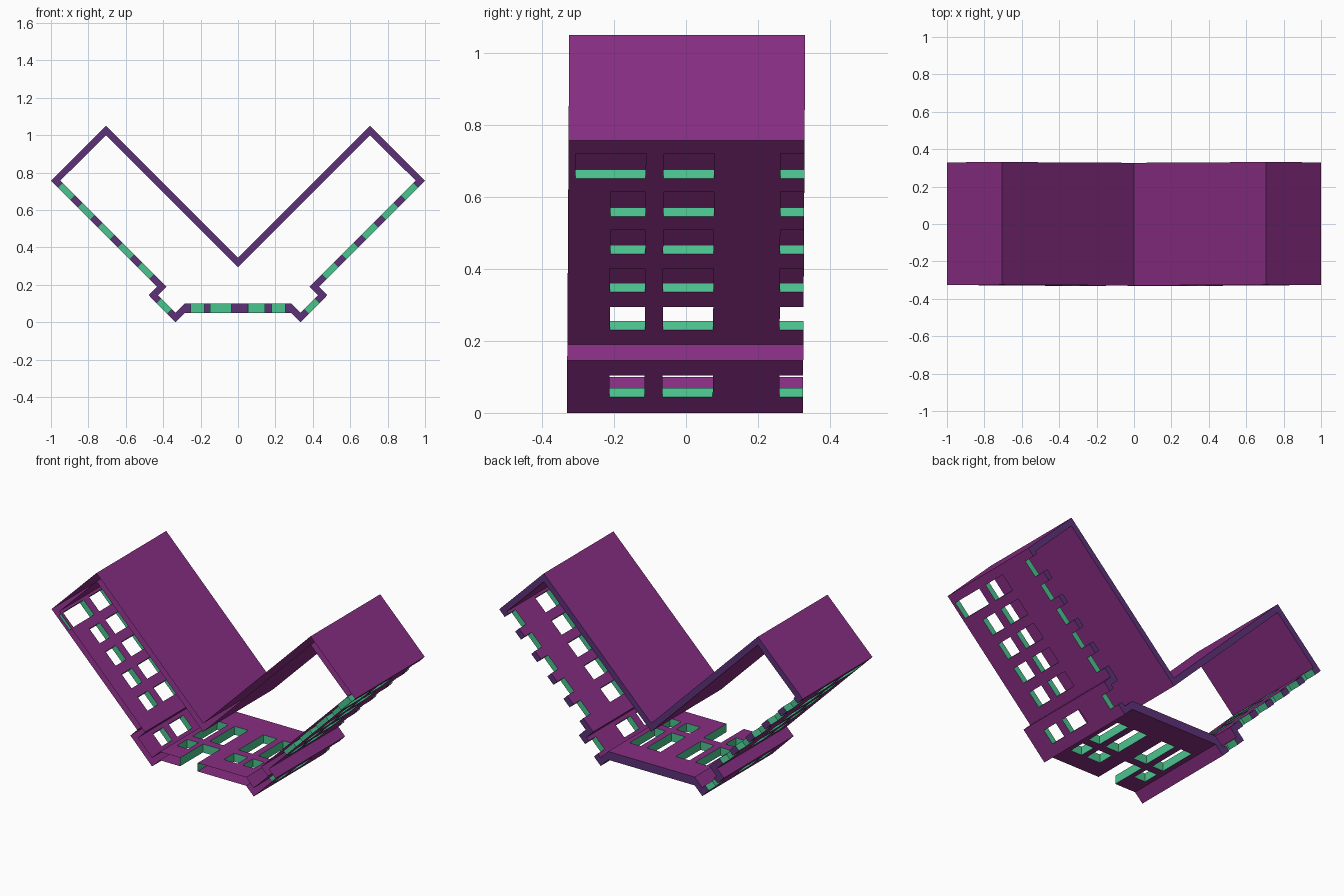
import bpy, bmesh

if "Cube" in bpy.data.objects:
    bpy.data.objects.remove(bpy.data.objects["Cube"])

HALF = 0.328   # half of the depth along y


def material(name, rgb):
    m = bpy.data.materials.new(name)
    m.diffuse_color = (*rgb, 1)
    m.use_nodes = True
    m.node_tree.nodes["Principled BSDF"].inputs["Base Color"].default_value = m.diffuse_color
    return m


MATS = [material("purple wall", (0.25, 0.027, 0.23)),
        material("indigo end", (0.11, 0.03, 0.19)),
        material("green reveal", (0.07, 0.55, 0.27))]


def make_object(name, bm):
    bmesh.ops.recalc_face_normals(bm, faces=bm.faces)
    me = bpy.data.meshes.new(name)
    bm.to_mesh(me)
    bm.free()
    for m in MATS:
        me.materials.append(m)
    ob = bpy.data.objects.new(name, me)
    bpy.context.collection.objects.link(ob)
    return ob


def full_loop(half):
    return half + [(-x, z) for x, z in reversed(half[1:])]


# Shell: hollow section, right half mirrored, extruded along y
outer = full_loop([(0, .345), (.705, 1.05), (1, .757), (.433, .19),
                   (.478, .145), (.335, 0), (.285, .05)])
inner = full_loop([(0, .295), (.705, 1.0), (.95, .757), (.383, .19),
                   (.428, .145), (.335, .05), (.285, .1)])
bm = bmesh.new()
rings = [[bm.verts.new((x, y, z)) for x, z in loop]
         for loop in (outer, inner) for y in (-HALF, HALF)]
of, ob_, inf, inb = rings
n = len(outer)
for i in range(n):
    j = (i + 1) % n
    for a, b, mi in ((of, ob_, 0), (inf, inb, 0), (of, inf, 1), (ob_, inb, 1)):
        bm.faces.new((a[i], a[j], b[j], b[i])).material_index = mi
shell = make_object("folded_building_shell", bm)

# Window cutters
cut = bmesh.new()


def hole(quad, y0, y1):
    a = [cut.verts.new((x, y0, z)) for x, z in quad]
    b = [cut.verts.new((x, y1, z)) for x, z in quad]
    faces = [cut.faces.new(a), cut.faces.new(b[::-1])]
    for i in range(4):
        j = (i + 1) % 4
        faces.append(cut.faces.new((a[i], b[i], b[j], a[j])))
    for f in faces:
        f.material_index = 2


def slanted_hole(offset, z0, z1, y0, y1):
    # opening through both 45 degree walls, whose outer plane is x = z + offset
    for s in (1, -1):
        hole([(s * (z + offset + d), z - d) for z, d in
              ((z0, .014), (z1, .014), (z1, -.037), (z0, -.037))], y0, y1)


# Five rows in the tall walls, one in the lower walls
rows = [(.243, .23 + .1055 * k, .295 + .1065 * k) for k in range(5)]
rows.append((.333, .045, .104))
for k, (offset, z0, z1) in enumerate(rows):
    first = -.308 if k == 4 else -.21
    for y0, y1 in ((first, -.113), (-.063, .077), (.262, .4)):
        slanted_hole(offset, z0, z1, y0, y1)

# Floor openings: doorway open to the front, small and long windows
SMALL, LONG = (-.21, -.113), (-.063, .17)
floor_holes = [(-.15, -.035, -.4, -.113), (.055, .145, *SMALL)]
for s in (1, -1):
    floor_holes.append((s * .217 - .037, s * .217 + .037, *SMALL))
    floor_holes.append((s * .217 - .037, s * .217 + .037, *LONG))
    floor_holes.append((s * .095 - .045, s * .095 + .045, *LONG))
for x0, x1, y0, y1 in floor_holes:
    hole([(x0, .02), (x1, .02), (x1, .13), (x0, .13)], y0, y1)
cutter = make_object("window_cutter", cut)
cutter.hide_render = True

# Cut the openings
mod = shell.modifiers.new("windows", 'BOOLEAN')
mod.operation = 'DIFFERENCE'
mod.solver = 'EXACT'
mod.object = cutter
deps = bpy.context.evaluated_depsgraph_get()
me = bpy.data.meshes.new_from_object(shell.evaluated_get(deps))
shell.modifiers.clear()
shell.data = me
bpy.data.objects.remove(cutter)

# Leave the front end open, and lean the section very slightly
bm = bmesh.new()
bm.from_mesh(me)
front = [f for f in bm.faces if all(v.co.y < -HALF + .001 for v in f.verts)]
bmesh.ops.delete(bm, geom=front, context='FACES')
for v in bm.verts:
    v.co.y += .006 * (v.co.z - .5)
bm.to_mesh(me)
bm.free()
